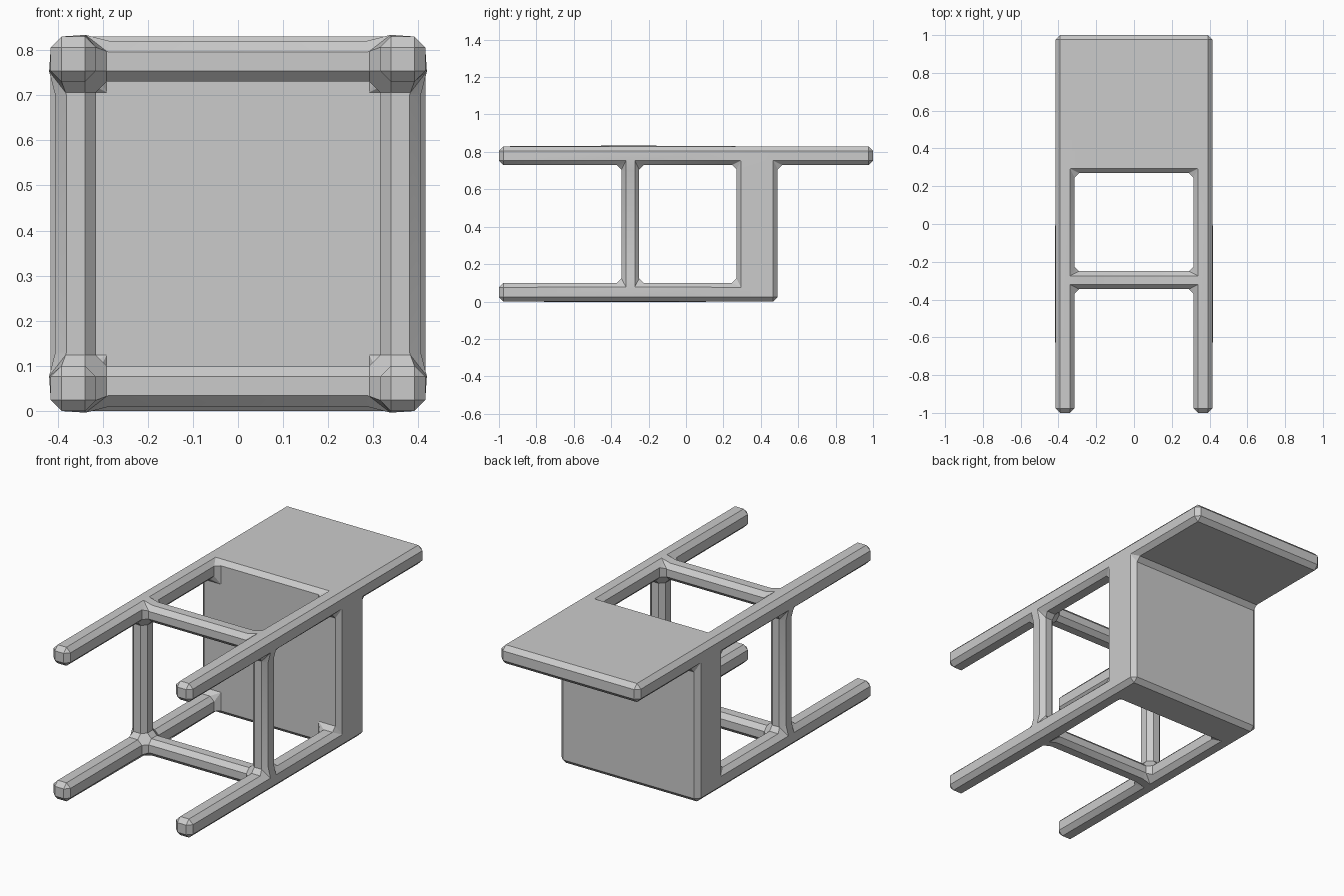
import bpy
import bmesh
from math import radians

cube = bpy.data.objects.get("Cube")
if cube:
    bpy.data.objects.remove(cube, do_unlink=True)

# One plain grey for the whole chair
grey = bpy.data.materials.new("plain grey")
grey.use_nodes = True
colour = (0.6, 0.6, 0.6, 1)
grey.diffuse_color = colour
grey.node_tree.nodes["Principled BSDF"].inputs["Base Color"].default_value = colour

# Grid lines: legs sit in the outer cells, collars are the thin cells beside them
W, LEG, COLLAR = 0.415, 0.315, 0.285
H, BAR_INSET = 0.83, 0.01
xs = [-W, -LEG, -COLLAR, COLLAR, LEG, W]
zs = [v + W for v in xs]
ys = [-1, -0.345, -0.25, 0.27, 0.49, 1]


def solid(i, j, k):
    """Whether a grid cell belongs to the chair."""
    if not all(0 <= n < 5 for n in (i, j, k)):
        return False
    side, level = i in (0, 4), k in (0, 4)
    if j in (0, 2):            # four legs
        return side and level
    if j == 1:                 # ring of stretchers
        return side or level
    if j == 3:                 # seat block
        return True
    return k == 4              # backrest slab


def position(i, j, k):
    """Grid corner, with the middle of each stretcher drawn slightly inward."""
    x, y, z = xs[i], ys[j], zs[k]
    if j in (1, 2):
        if k in (2, 3) and i in (0, 5):
            x -= BAR_INSET if i else -BAR_INSET
        if i in (2, 3) and k in (0, 5):
            z -= BAR_INSET if k else -BAR_INSET
    return x, y, z


# Chair frame, seat and backrest as one welded skin
bm = bmesh.new()
corners = {}


def corner(key):
    if key not in corners:
        corners[key] = bm.verts.new(position(*key))
    return corners[key]


for cell in [(i, j, k) for i in range(5) for j in range(5) for k in range(5)]:
    if not solid(*cell):
        continue
    for axis in range(3):
        for step in (0, 1):
            beside = list(cell)
            beside[axis] += 1 if step else -1
            if solid(*beside):
                continue
            loop = []
            for a, b in ((0, 0), (1, 0), (1, 1), (0, 1)):
                key = list(cell)
                key[axis] += step
                key[(axis + 1) % 3] += a
                key[(axis + 2) % 3] += b
                loop.append(corner(tuple(key)))
            bm.faces.new(loop if step else loop[::-1])

bmesh.ops.recalc_face_normals(bm, faces=bm.faces)
mesh = bpy.data.meshes.new("chair_frame")
bm.to_mesh(mesh)
bm.free()
mesh.materials.append(grey)
chair = bpy.data.objects.new("chair_frame", mesh)
bpy.context.collection.objects.link(chair)

# Soft chamfers on every outer edge and inner joint
bevel = chair.modifiers.new("chamfer", "BEVEL")
bevel.width = 0.024
bevel.segments = 1
bevel.limit_method = "ANGLE"
bevel.angle_limit = radians(40)

bpy.context.view_layer.objects.active = chair
chair.select_set(True)
bpy.ops.object.modifier_apply(modifier=bevel.name)
bpy.ops.object.shade_smooth_by_angle(angle=radians(30))
